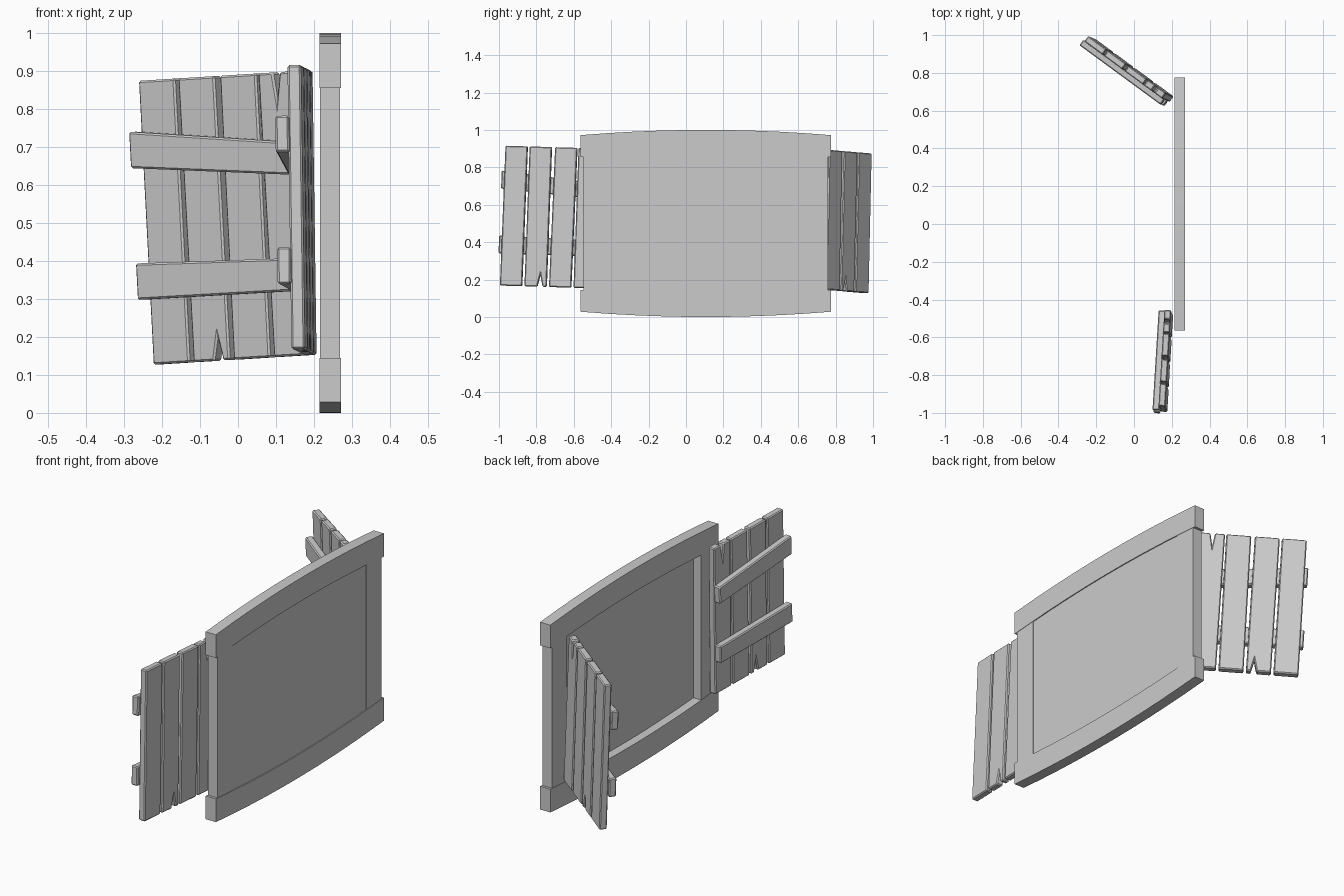
import bpy, bmesh
from mathutils import Vector

if "Cube" in bpy.data.objects:
    bpy.data.objects.remove(bpy.data.objects["Cube"])

def prism(name, profile, origin, u, w, n, d0, d1, bevel=0.0):
    """Extrude a (u, w) outline along n from d0 to d1."""
    bm = bmesh.new()
    rings = [[bm.verts.new(origin + u * a + w * b + n * d) for a, b in profile] for d in (d0, d1)]
    bm.faces.new(rings[0])
    bm.faces.new(rings[1][::-1])
    k = len(profile)
    for i in range(k):
        j = (i + 1) % k
        bm.faces.new((rings[0][i], rings[0][j], rings[1][j], rings[1][i]))
    bmesh.ops.recalc_face_normals(bm, faces=bm.faces)
    me = bpy.data.meshes.new(name)
    bm.to_mesh(me)
    bm.free()
    ob = bpy.data.objects.new(name, me)
    bpy.context.collection.objects.link(ob)
    if bevel:
        m = ob.modifiers.new("bevel", 'BEVEL')
        m.width, m.segments, m.limit_method = bevel, 1, 'ANGLE'
    return ob

X, Y, Z, O = Vector((1, 0, 0)), Vector((0, 1, 0)), Vector((0, 0, 1)), Vector((0, 0, 0))
Y0, Y1, MID, HALF = -0.563, 0.775, 0.106, 0.669

def rect(a0, a1, b0, b1):
    return [(a0, b0), (a1, b0), (a1, b1), (a0, b1)]

# Frame: gently arched top and bottom beams
ys = [Y0 + (Y1 - Y0) * i / 10 for i in range(11)]
arch = lambda y: 0.028 * (1 - ((y - MID) / HALF) ** 2)
beam = [(y, 0.972 + arch(y)) for y in ys] + [(y, 0.855 + arch(y)) for y in reversed(ys)]
prism("top_beam", beam, O, Y, Z, X, 0.214, 0.271)
prism("bottom_beam", [(y, 1 - z) for y, z in beam], O, Y, Z, X, 0.214, 0.271)

# Frame: side posts and pane
prism("side_post_a", rect(Y0 + 0.015, Y0 + 0.135, 0.13, 0.87), O, Y, Z, X, 0.216, 0.269)
prism("side_post_b", rect(Y1 - 0.135, Y1 - 0.015, 0.13, 0.87), O, Y, Z, X, 0.216, 0.269)
prism("pane", rect(Y0 + 0.12, Y1 - 0.12, 0.09, 0.91), O, Y, Z, X, 0.258, 0.266)

PW, GAP, H = 0.119, 0.0125, 0.748

def shutter(tag, origin, u, w, side):
    origin, u, w = Vector(origin), Vector(u).normalized(), Vector(w).normalized()
    n = u.cross(w).normalized() * side
    # Four planks, first counted from the hinge; two have split ends
    for i, lean in enumerate((0.003, -0.003, 0.002, 0.0)):
        a = i * (PW + GAP)
        b = a + PW
        bottom = [(a, 0), (b, 0)]
        top = [(b + lean, H), (a + lean, H)]
        if i == 0:
            c = a + 0.062
            top[1:1] = [(c + 0.012, H), (c + 0.002, H - 0.07), (c - 0.010, H)]
        if i == 2:
            c = a + 0.036
            bottom[1:1] = [(c - 0.014, 0), (c, 0.063), (c + 0.014, 0)]
        prism(f"{tag}_plank_{i + 1}", bottom + top, origin, u, w, n, 0, 0.036, 0.005)
    # Two slanted battens
    for name, z0, z1 in (("upper", 0.518, 0.567), ("lower", 0.213, 0.22)):
        outline = [(0.0, z0 - 0.043), (0.53, z1 - 0.048), (0.53, z1 + 0.048), (0.0, z0 + 0.043)]
        prism(f"{tag}_{name}_batten", outline, origin, u, w, n, 0.033, 0.069, 0.005)

shutter("front_shutter", (0.207, -0.483, 0.153), (-0.06, -1, 0.03), (-0.014, 0.04, 1), 1)
shutter("back_shutter", (0.210, 0.675, 0.153), (-0.806, 0.593, -0.05), (-0.052, 0.022, 1), -1)
